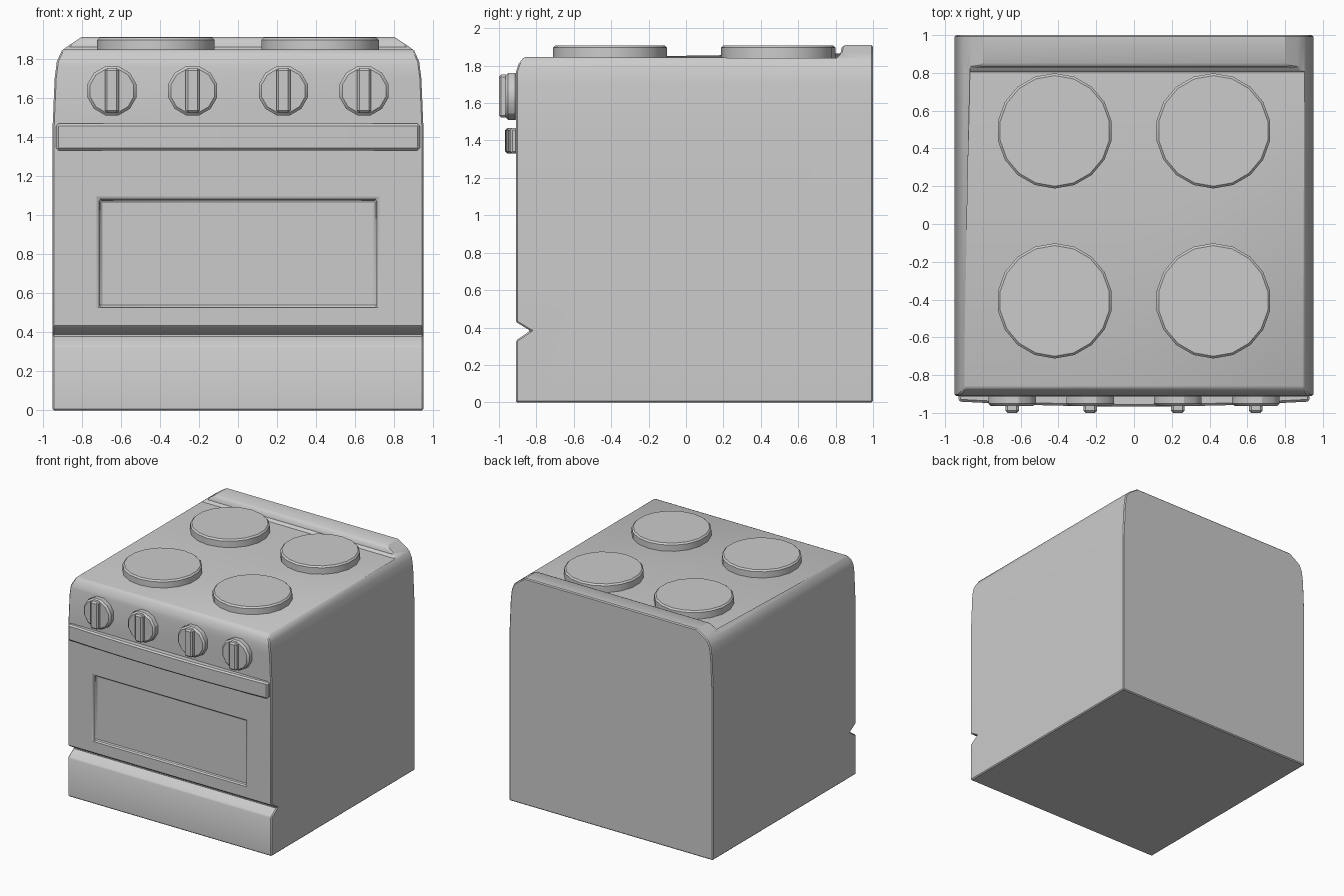
import bpy, bmesh, math
from mathutils import Matrix, Vector

if "Cube" in bpy.data.objects:
    bpy.data.objects.remove(bpy.data.objects["Cube"])


def make_object(name, bm):
    bmesh.ops.recalc_face_normals(bm, faces=bm.faces)
    mesh = bpy.data.meshes.new(name)
    bm.to_mesh(mesh)
    bm.free()
    obj = bpy.data.objects.new(name, mesh)
    bpy.context.collection.objects.link(obj)
    return obj


def prism(name, points, offset):
    """Polygon swept along an offset vector."""
    bm = bmesh.new()
    face = bm.faces.new([bm.verts.new(p) for p in points])
    low = list(face.verts)
    high = [bm.verts.new(v.co + Vector(offset)) for v in low]
    bm.faces.new(list(reversed(high)))
    for i in range(len(low)):
        j = (i + 1) % len(low)
        bm.faces.new((low[i], low[j], high[j], high[i]))
    return make_object(name, bm)


def box(name, lo, hi):
    return prism(name, [(lo[0], lo[1], lo[2]), (hi[0], lo[1], lo[2]),
                        (hi[0], hi[1], lo[2]), (lo[0], hi[1], lo[2])],
                 (0, 0, hi[2] - lo[2]))


def disc(name, radius, depth, sides, matrix):
    bm = bmesh.new()
    bmesh.ops.create_cone(bm, cap_ends=True, segments=sides, radius1=radius,
                          radius2=radius, depth=depth, matrix=matrix)
    return make_object(name, bm)


def boolean(obj, cutter, operation):
    mod = obj.modifiers.new(operation, 'BOOLEAN')
    mod.operation, mod.object, mod.solver = operation, cutter, 'EXACT'
    cutter.hide_render = True


def finish(obj, bevel, angle=40):
    """Bevel hard edges, bake modifiers, then smooth the shallow angles."""
    mod = obj.modifiers.new("bevel", 'BEVEL')
    mod.width, mod.segments = bevel, 1
    mod.limit_method, mod.angle_limit = 'ANGLE', math.radians(angle)
    graph = bpy.context.evaluated_depsgraph_get()
    mesh = bpy.data.meshes.new_from_object(obj.evaluated_get(graph))
    obj.modifiers.clear()
    obj.data = mesh
    bpy.ops.object.select_all(action='DESELECT')
    obj.select_set(True)
    bpy.context.view_layer.objects.active = obj
    bpy.ops.object.shade_smooth_by_angle(angle=math.radians(30))


# Body: side profile with drawer groove, rounded front and rear lip
side = [(-0.91, 0), (1, 0), (1, 1.91), (0.845, 1.91), (0.832, 1.895),
        (0.825, 1.86), (0.81, 1.847), (-0.865, 1.847), (-0.895, 1.81),
        (-0.91, 1.765), (-0.91, 0.43), (-0.833, 0.383), (-0.91, 0.33)]
body = prism("oven_body", [(-1.2, y, z) for y, z in side], (2.4, 0, 0))

# Front outline that rounds the upper side corners
half = [(0.95, -0.5), (0.95, 1.42), (0.938, 1.70), (0.927, 1.785),
        (0.902, 1.84), (0.865, 1.868), (0.785, 1.92)]
outline = half + [(-x, z) for x, z in reversed(half)]
cutter = prism("outline_cutter", [(x, -1.5, z) for x, z in outline], (0, 3, 0))
boolean(body, cutter, 'INTERSECT')

# Oven door window recess with sloping rim
window = box("window_cutter", (-0.72, -1.1, 0.53), (0.72, -0.88, 1.09))
for v in window.data.vertices:
    if v.co.y > -1:
        v.co.x *= 0.975
        if v.co.z > 0.8:
            v.co.z -= 0.02
    else:
        v.co.y = -0.92
boolean(body, window, 'DIFFERENCE')
finish(body, 0.008)
for helper in (cutter, window):
    bpy.data.objects.remove(helper)

# Bowed door handle
bow = [(-0.93, -0.9), (0.93, -0.9)]
for i in range(9):
    t = 1 - i / 4
    bow.append((0.93 * t, -0.967 + 0.027 * t * t))
handle = prism("door_handle", [(x, y, 1.33) for x, y in bow], (0, 0, 0.137))
finish(handle, 0.012)

# Four burners
for x in (-0.42, 0.42):
    for y in (-0.407, 0.493):
        burner = disc("burner", 0.305, 0.08, 18,
                      Matrix.Translation((x, y, 1.868)))
        finish(burner, 0.012)

# Four control knobs with grips
for x in (-0.645, -0.232, 0.232, 0.645):
    turn = (Matrix.Translation((x, -0.932, 1.635))
            @ Matrix.Rotation(math.radians(90), 4, 'X')
            @ Matrix.Rotation(math.radians(15), 4, 'Z'))
    finish(disc("knob", 0.13, 0.065, 12, turn), 0.014)
    grip = box("knob_grip", (x - 0.036, -1.0, 1.522), (x + 0.036, -0.95, 1.752))
    finish(grip, 0.012)
